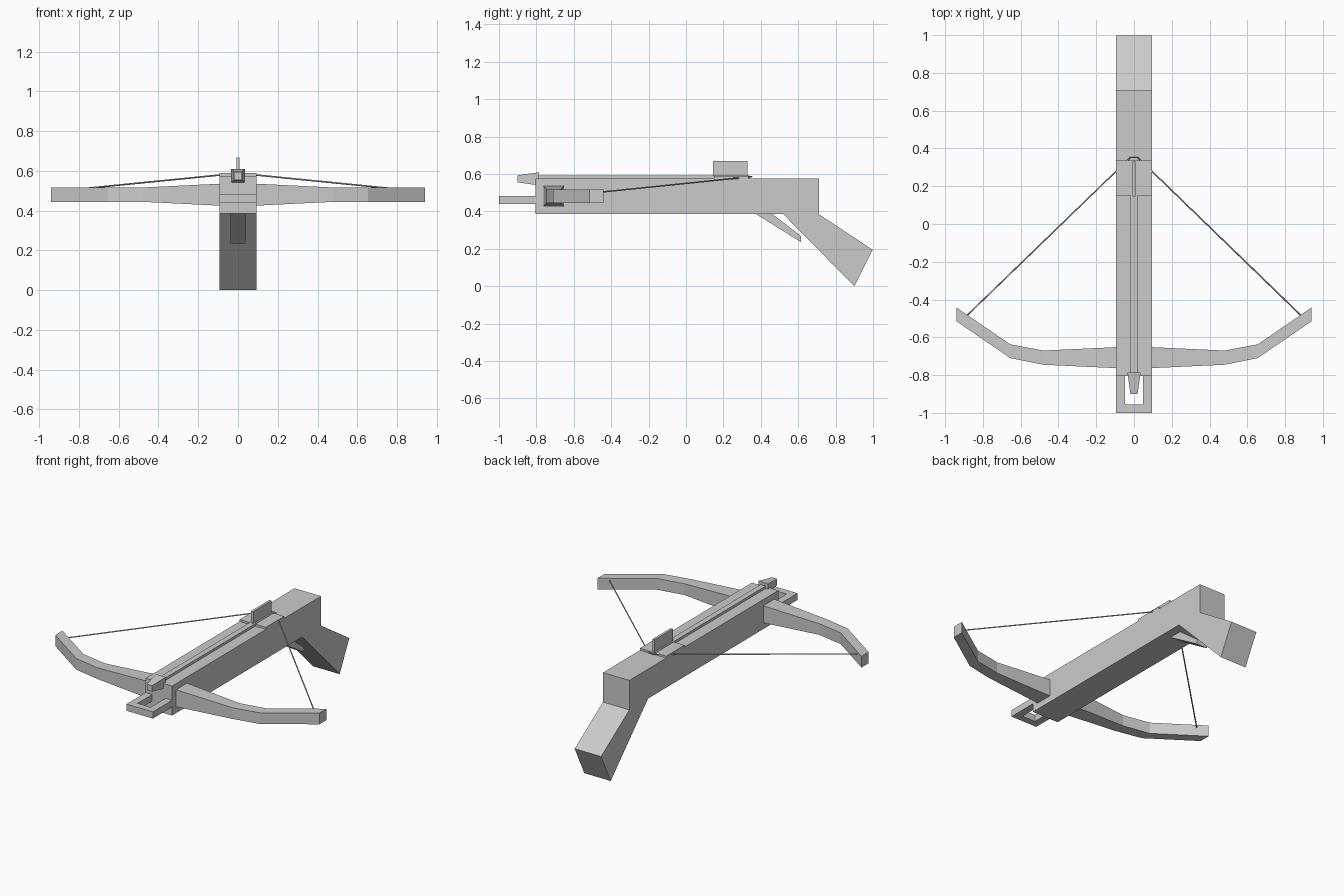
import bpy, bmesh
from mathutils import Vector

if "Cube" in bpy.data.objects:
    bpy.data.objects.remove(bpy.data.objects["Cube"])


def finish(name, bm):
    bmesh.ops.recalc_face_normals(bm, faces=bm.faces[:])
    mesh = bpy.data.meshes.new(name)
    bm.to_mesh(mesh)
    bm.free()
    ob = bpy.data.objects.new(name, mesh)
    bpy.context.collection.objects.link(ob)
    return ob


def prism(name, points, offset):
    """Extrude a closed flat outline by an offset vector."""
    bm = bmesh.new()
    face = bm.faces.new([bm.verts.new(p) for p in points])
    ext = bmesh.ops.extrude_face_region(bm, geom=[face])
    bmesh.ops.translate(bm, vec=offset,
                        verts=[v for v in ext["geom"] if isinstance(v, bmesh.types.BMVert)])
    return finish(name, bm)


def side_prism(name, yz, half):
    return prism(name, [(-half, y, z) for y, z in yz], (2 * half, 0, 0))


def box(name, half, y0, y1, z0, z1):
    return side_prism(name, [(y0, z0), (y1, z0), (y1, z1), (y0, z1)], half)


def loft(name, rings):
    """Join four-sided rings and cap both ends."""
    bm = bmesh.new()
    loops = [[bm.verts.new(p) for p in r] for r in rings]
    for a, b in zip(loops, loops[1:]):
        for i in range(4):
            j = (i + 1) % 4
            bm.faces.new((a[i], a[j], b[j], b[i]))
    bm.faces.new(loops[0])
    bm.faces.new(loops[-1])
    return finish(name, bm)


# stock with angled grip
side_prism("stock", [(-0.805, 0.385), (0.52, 0.385), (0.90, 0.0), (0.998, 0.195),
                     (0.71, 0.385), (0.71, 0.575), (-0.805, 0.575)], 0.094)

# trigger lever
side_prism("trigger", [(0.36, 0.395), (0.45, 0.395), (0.615, 0.268), (0.615, 0.235)], 0.038)

# string catch plate and upright sight
box("catch_plate", 0.094, 0.15, 0.335, 0.57, 0.588)
box("sight", 0.008, 0.145, 0.33, 0.57, 0.668)

# foot stirrup
prism("stirrup", [(x, y, 0.44) for x, y in
                  [(-0.094, -0.80), (-0.094, -1.0), (0.094, -1.0), (0.094, -0.80),
                   (0.047, -0.80), (0.047, -0.955), (-0.047, -0.955), (-0.047, -0.80)]],
      (0, 0, 0.043))

# bow limbs: x, front y, back y, half height
half_bow = [(0.094, -0.763, -0.652, 0.055), (0.48, -0.745, -0.67, 0.036),
            (0.655, -0.71, -0.637, 0.036), (0.94, -0.515, -0.442, 0.036)]
stations = [(-x, a, b, h) for x, a, b, h in reversed(half_bow)] + half_bow
loft("bow", [[(x, a, 0.48 - h), (x, b, 0.48 - h), (x, b, 0.48 + h), (x, a, 0.48 + h)]
             for x, a, b, h in stations])

# bolt shaft and tapered head
box("bolt_shaft", 0.018, -0.80, 0.34, 0.557, 0.591)
loft("bolt_head", [[(-r, y, 0.574 - r), (r, y, 0.574 - r), (r, y, 0.574 + r), (-r, y, 0.574 + r)]
                   for y, r in [(-0.90, 0.019), (-0.785, 0.035)]])

# drawn bowstring
curve = bpy.data.curves.new("bowstring", "CURVE")
curve.dimensions = "3D"
curve.bevel_depth = 0.004
curve.bevel_resolution = 0
curve.use_fill_caps = True
path = [(-0.885, -0.485, 0.50), (-0.02, 0.352, 0.586), (0.02, 0.352, 0.586), (0.885, -0.485, 0.50)]
spline = curve.splines.new("POLY")
spline.points.add(len(path) - 1)
for pt, co in zip(spline.points, path):
    pt.co = (*co, 1)
string = bpy.data.objects.new("bowstring", curve)
bpy.context.collection.objects.link(string)
